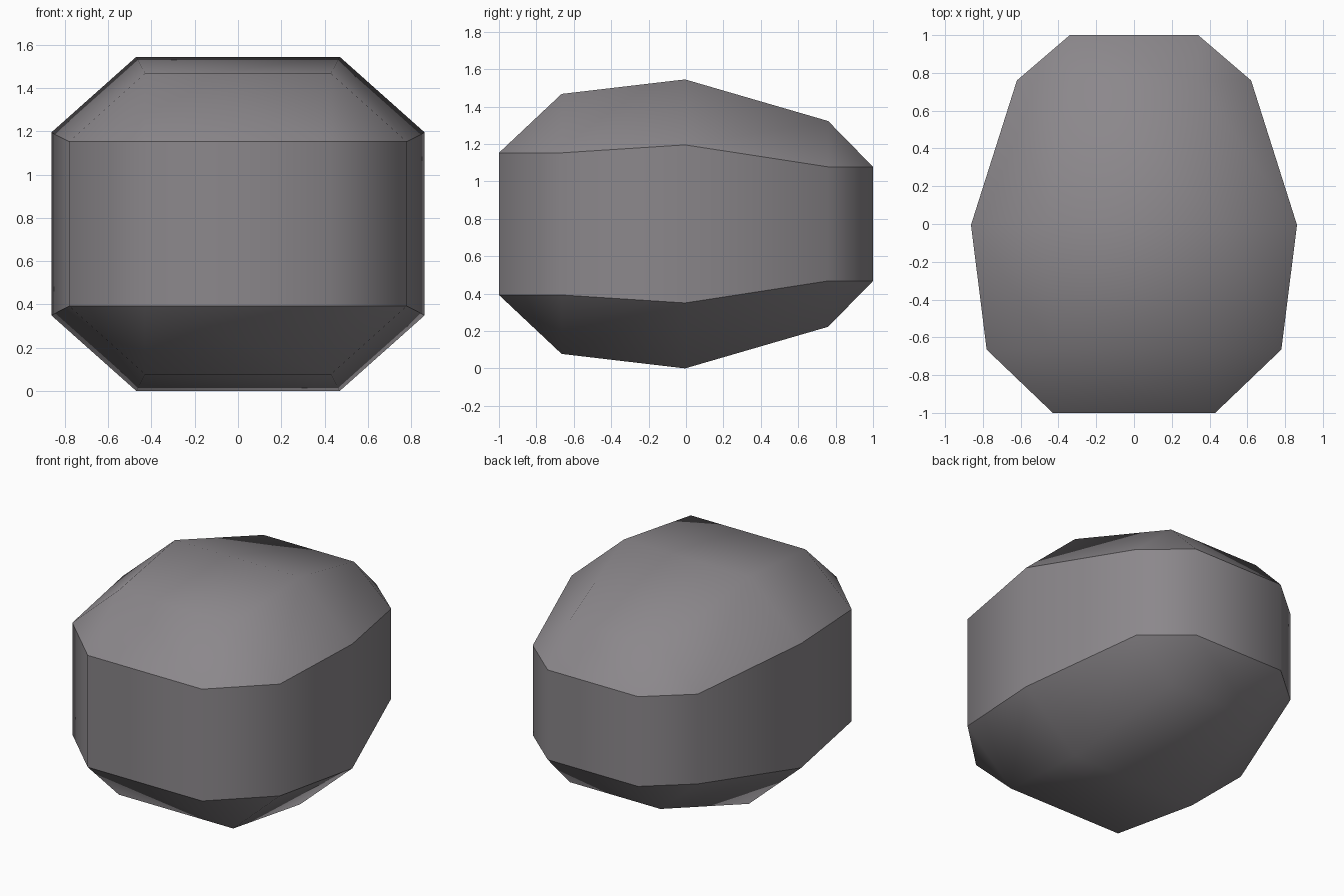
import bpy, bmesh

if "Cube" in bpy.data.objects:
    bpy.data.objects.remove(bpy.data.objects["Cube"])

MID_Z = 0.7725
# cross-sections: y, half width, half belt height, flat-top half width, half total height
SECTIONS = [
    (-1.00, 0.43, 0.38, 0.43, 0.38),
    (-0.665, 0.78, 0.38, 0.43, 0.695),
    (-0.005, 0.863, 0.4225, 0.47, 0.7725),
    (0.76, 0.62, 0.305, 0.34, 0.55),
    (1.00, 0.34, 0.305, 0.34, 0.305),
]


def ring(bm, y, w, belt, top_w, h):
    """Octagonal cross-section, mirrored in x and z."""
    quarter = [(w, belt), (top_w, h)]
    pts = quarter + [(-x, z) for x, z in reversed(quarter)]
    pts += [(-x, -z) for x, z in pts]
    return [bm.verts.new((x, y, MID_Z + z)) for x, z in pts]


# Stone body: loft the sections, close the ends, merge the tapered corners
bm = bmesh.new()
rings = [ring(bm, *s) for s in SECTIONS]
for a, b in zip(rings, rings[1:]):
    for i in range(8):
        j = (i + 1) % 8
        bm.faces.new((a[i], a[j], b[j], b[i]))
bm.faces.new(rings[0])
bm.faces.new(rings[-1])
bmesh.ops.remove_doubles(bm, verts=bm.verts[:], dist=0.0005)
bmesh.ops.recalc_face_normals(bm, faces=bm.faces[:])
bm.normal_update()

# Smooth shading, with sharp creases only along the upright belt
for f in bm.faces:
    f.smooth = True
for e in bm.edges:
    upright = [abs(f.normal.z) < 0.1 for f in e.link_faces]
    e.smooth = len(set(upright)) == 1

mesh = bpy.data.meshes.new("stone_body")
bm.to_mesh(mesh)
bm.free()

mat = bpy.data.materials.new("warm_grey")
mat.diffuse_color = (0.26, 0.245, 0.26, 1.0)
mat.use_nodes = True
mat.node_tree.nodes["Principled BSDF"].inputs["Base Color"].default_value = mat.diffuse_color
mesh.materials.append(mat)
body = bpy.data.objects.new("stone_body", mesh)
bpy.context.collection.objects.link(body)
